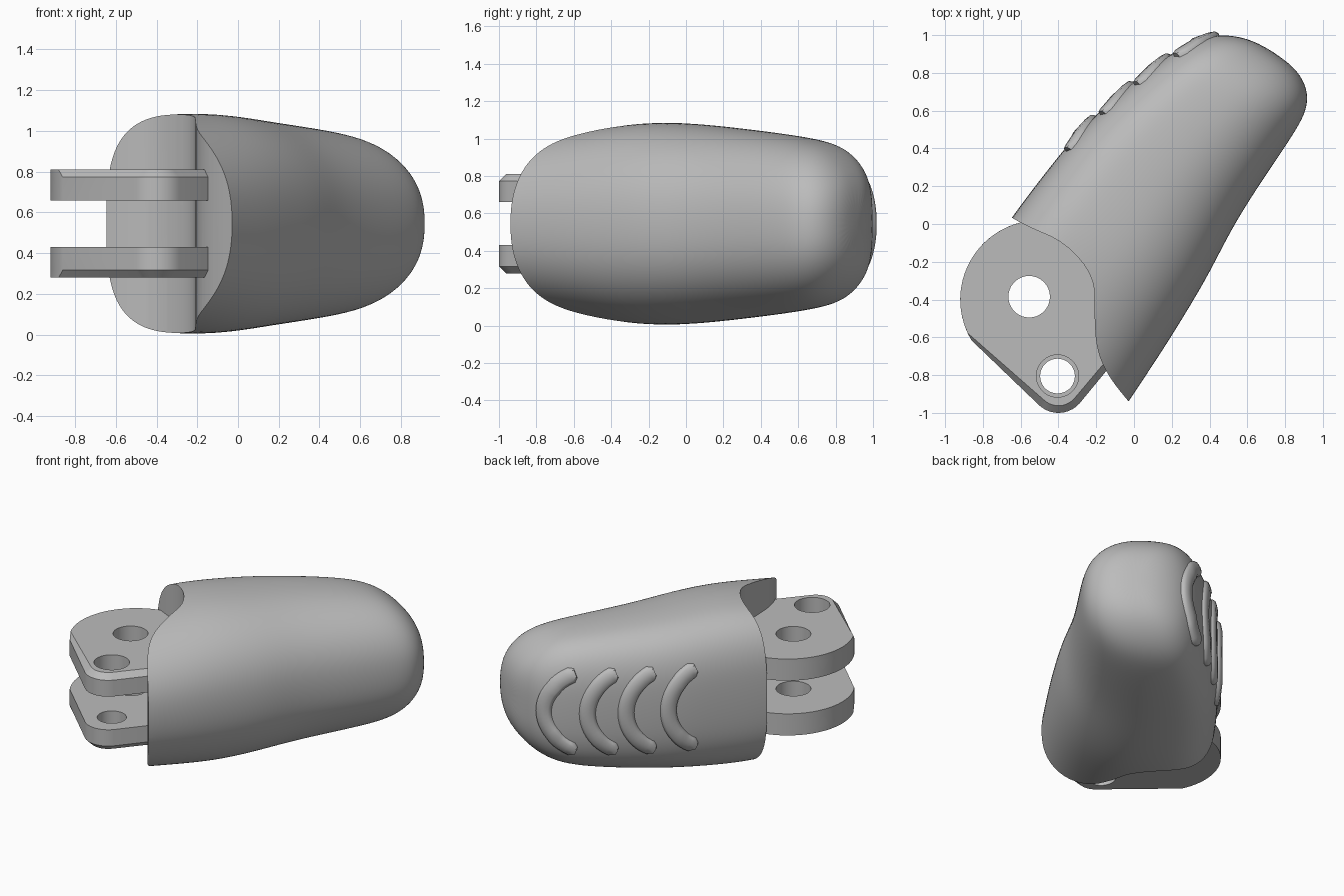
import bpy, bmesh, math
from mathutils import Vector

cube = bpy.data.objects.get("Cube")
if cube:
    bpy.data.objects.remove(cube, do_unlink=True)

grey = bpy.data.materials.new("plain_grey")
grey.use_nodes = True
grey.diffuse_color = (0.5, 0.5, 0.5, 1)
grey.node_tree.nodes["Principled BSDF"].inputs["Base Color"].default_value = grey.diffuse_color

MID = 0.545                              # height of the symmetry plane
ANGLE = math.radians(33)                 # heading of the fingertip, away from +y
ALONG = Vector((math.sin(ANGLE), math.cos(ANGLE), 0))
ACROSS = Vector((math.cos(ANGLE), -math.sin(ANGLE), 0))
CROWN = 0.42                             # where the ridge line lies across the width
LEFT_POWER, RIGHT_POWER = 3.0, 2.3       # squareness of the two sides


def loft(name, rings):
    """Closed solid through rings that all have the same number of points."""
    bm = bmesh.new()
    loops = [[bm.verts.new(p) for p in ring] for ring in rings]
    n = len(loops[0])
    for a, b in zip(loops, loops[1:]):
        for i in range(n):
            bm.faces.new((a[i], a[(i + 1) % n], b[(i + 1) % n], b[i]))
    bm.faces.new(loops[0])
    bm.faces.new(loops[-1])
    bmesh.ops.recalc_face_normals(bm, faces=bm.faces)
    mesh = bpy.data.meshes.new(name)
    bm.to_mesh(mesh)
    bm.free()
    mesh.materials.append(grey)
    obj = bpy.data.objects.new(name, mesh)
    bpy.context.collection.objects.link(obj)
    return obj


def activate(obj):
    bpy.ops.object.select_all(action='DESELECT')
    obj.select_set(True)
    bpy.context.view_layer.objects.active = obj


def cut(obj, cutter):
    mod = obj.modifiers.new("cut", 'BOOLEAN')
    mod.operation = 'DIFFERENCE'
    mod.solver = 'EXACT'
    mod.object = cutter
    activate(obj)
    bpy.ops.object.modifier_apply(modifier=mod.name)
    bpy.data.objects.remove(cutter, do_unlink=True)


def smooth(obj, degrees=32):
    activate(obj)
    bpy.ops.object.shade_smooth_by_angle(angle=math.radians(degrees))


def arc(cx, cy, r, start, end, n):
    steps = [math.radians(start + (end - start) * i / n) for i in range(n + 1)]
    return [(cx + r * math.cos(a), cy + r * math.sin(a)) for a in steps]


def at_height(points, z):
    return [(x, y, z) for x, y in points]


def round_path(pts, times=2):
    """Corner cutting that keeps both end points."""
    for _ in range(times):
        out = [pts[0]]
        for (ax, ay), (bx, by) in zip(pts, pts[1:]):
            out += [(ax * .75 + bx * .25, ay * .75 + by * .25),
                    (ax * .25 + bx * .75, ay * .25 + by * .75)]
        pts = out + [pts[-1]]
    return pts


# Fingertip body: distance along, left edge, right edge, half height
STATIONS = [(-1.1, -.58, .49, .46), (-.8, -.58, .49, .495), (-.5, -.57, .495, .525),
            (-.25, -.56, .49, .547), (0, -.54, .48, .535), (.25, -.515, .45, .512),
            (.5, -.455, .445, .488), (.75, -.375, .45, .46), (.9, -.31, .45, .43),
            (1.0, -.25, .44, .38), (1.08, -.18, .40, .31), (1.14, -.07, .32, .22),
            (1.165, .05, .21, .1)]


def section(s, left, right, half, n=32):
    crown = left + (right - left) * CROWN
    ring = []
    for i in range(n):
        c, v = math.cos(math.tau * i / n), math.sin(math.tau * i / n)
        wide, power = (right - crown, RIGHT_POWER) if c > 0 else (crown - left, LEFT_POWER)
        t = crown + wide * math.copysign(abs(c) ** (2 / power), c)
        p = ALONG * s + ACROSS * t
        ring.append((p.x, p.y, MID + half * math.copysign(abs(v) ** (2 / power), v)))
    return ring


body = loft("fingertip_body", [section(*row) for row in STATIONS])
sub = body.modifiers.new("round", 'SUBSURF')
sub.levels = sub.render_levels = 2
activate(body)
bpy.ops.object.modifier_apply(modifier=sub.name)

# Hollowed knuckle end
hollow = round_path([(-.88, .17), (-.65, .035), (-.57, -.01), (-.36, -.1), (-.21, -.28),
                     (-.21, -.47), (-.2, -.66), (-.14, -.8), (-.03, -.94), (.09, -1.07)])
hollow += [(.09, -1.7), (-1.6, -1.7), (-1.6, .17)]
cut(body, loft("hollow_cutter", [at_height(hollow, -.3), at_height(hollow, 1.4)]))
smooth(body)


# Hinge lugs: rounded plates with a chamfer along the outer lower edge
def lug_outline(turn, tip, shift):
    return (arc(-.5, -.4, .42, 30, turn, 40) + arc(-.4, -.85, tip, 228, 318, 10)
            + [(-.14 - shift, -.77 + shift), (-.1, -.6), (-.1, -.3)])


for name, side, pin_radius in (("upper_lug", 1, .112), ("lower_lug", -1, .092)):
    full, inset = lug_outline(211, .15, 0), lug_outline(205, .112, .025)
    lug = loft(name, [at_height(full, MID + side * .115), at_height(full, MID + side * .228),
                      at_height(inset, MID + side * .265)])
    for x, y, r in ((-.555, -.385, .11), (-.405, -.805, pin_radius)):
        circle = arc(x, y, r, 0, 350, 35)
        cut(lug, loft("hole_cutter", [at_height(circle, MID + side * h) for h in (.05, .35)]))
    smooth(lug, 25)


# Grip ridges: crescents following the left side of the body
def left_surface(s, z):
    for a, b in zip(STATIONS, STATIONS[1:]):
        if s <= b[0]:
            f = (s - a[0]) / (b[0] - a[0])
            left, right, half = (a[k] + (b[k] - a[k]) * f for k in (1, 2, 3))
            break
    bulge = max(0, 1 - abs(z / half) ** LEFT_POWER) ** (1 / LEFT_POWER)
    t = left + (right - left) * CROWN * (1 - bulge)
    return ALONG * s + ACROSS * t + Vector((0, 0, MID + z))


def ridge_point(front, a):
    return left_surface(front - .29 * (1 - math.cos(a)), .29 * math.sin(a))


for number, front in enumerate((.32, .58, .81, 1.05), 1):
    rings = []
    for i in range(-12, 13):
        a = math.radians(68) * i / 12
        here = ridge_point(front, a)
        run = (ridge_point(front, a + .02) - ridge_point(front, a - .02)).normalized()
        slope = left_surface(here.dot(ALONG) + .01, here.z - MID) - here
        out = slope.cross(left_surface(here.dot(ALONG), here.z - MID + .01) - here).normalized()
        if out.dot(ACROSS) > 0:
            out.negate()
        wide = run.cross(out)
        size = .6 if abs(i) == 12 else 1
        rings.append([here + wide * u * size + out * v for u, v in
                      ((-.06, -.04), (-.05, .004), (-.035, .018), (0, .021),
                       (.035, .018), (.05, .004), (.06, -.04))])
    smooth(loft("grip_ridge_%d" % number, rings), 45)
